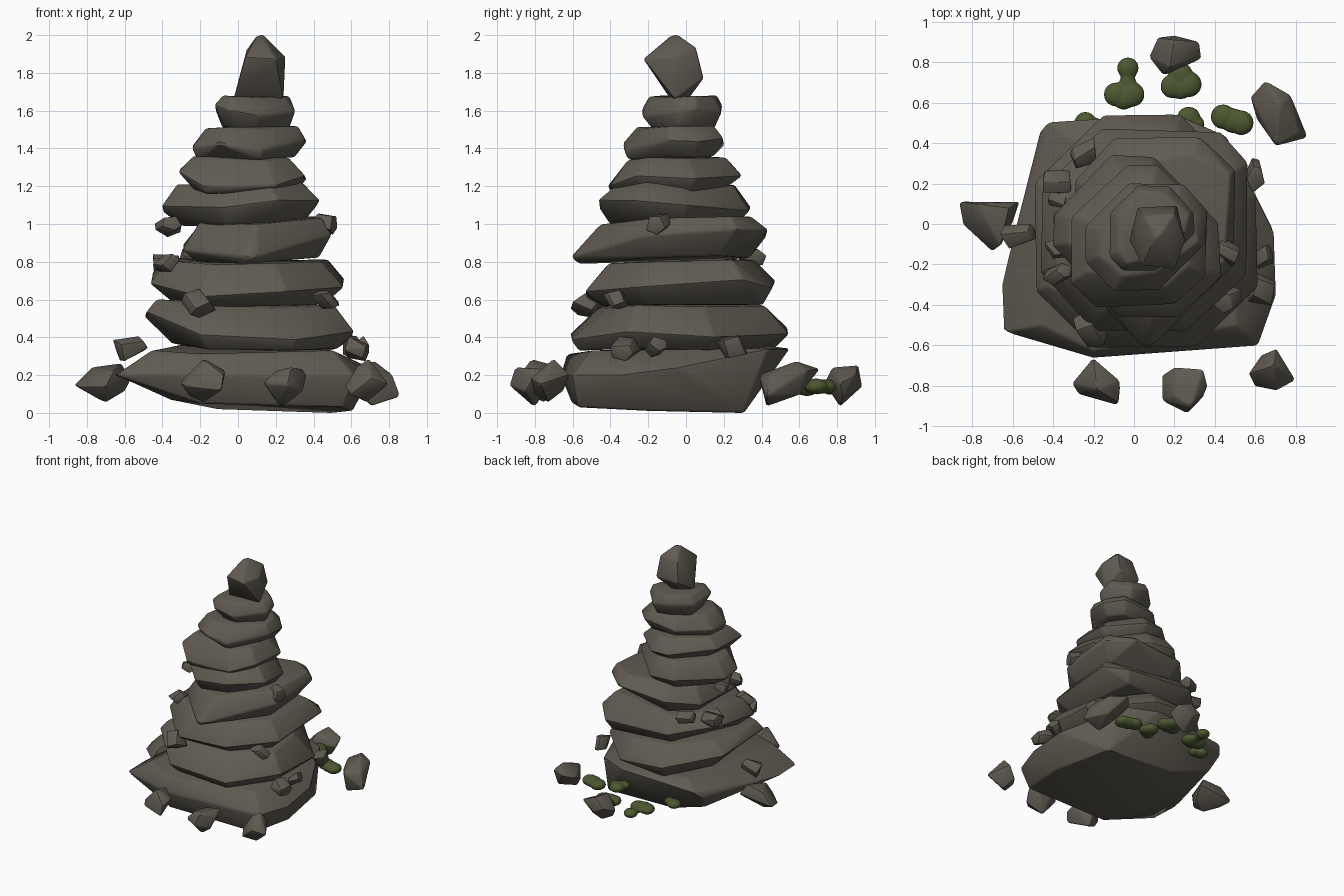
import bpy
import bmesh
import math
import random
from mathutils import Euler, Vector

old = bpy.data.objects.get("Cube")
if old:
    bpy.data.objects.remove(old, do_unlink=True)


def make_material(name, color):
    mat = bpy.data.materials.new(name)
    mat.use_nodes = True
    mat.diffuse_color = (*color, 1)
    mat.node_tree.nodes["Principled BSDF"].inputs["Base Color"].default_value = (*color, 1)
    return mat


STONE = make_material("grey_brown_stone", (0.115, 0.103, 0.082))
MOSS = make_material("moss_green", (0.073, 0.098, 0.03))


def finish(name, bm, material, angle):
    """Turn a bmesh into a shaded, coloured object."""
    bmesh.ops.recalc_face_normals(bm, faces=bm.faces)
    mesh = bpy.data.meshes.new(name)
    bm.to_mesh(mesh)
    bm.free()
    mesh.materials.append(material)
    obj = bpy.data.objects.new(name, mesh)
    bpy.context.collection.objects.link(obj)
    bpy.ops.object.select_all(action="DESELECT")
    obj.select_set(True)
    bpy.context.view_layer.objects.active = obj
    bpy.ops.object.shade_smooth_by_angle(angle=math.radians(angle))
    return obj


def fit(bm, low, high):
    """Stretch the vertices to fill a box exactly."""
    for axis in range(3):
        values = [v.co[axis] for v in bm.verts]
        start, span = min(values), max(values) - min(values)
        for v in bm.verts:
            t = (v.co[axis] - start) / span
            v.co[axis] = low[axis] + t * (high[axis] - low[axis])


def rock(name, points, bounds=None, bevel=0.01):
    """Convex stone with worn edges, filling the bounds or those of its points."""
    low, high = bounds or ([min(c) for c in zip(*points)], [max(c) for c in zip(*points)])
    bm = bmesh.new()
    for p in points:
        bm.verts.new(p)
    hull = bmesh.ops.convex_hull(bm, input=bm.verts)
    loose = {g for g in hull["geom_interior"] + hull["geom_unused"]
             if isinstance(g, bmesh.types.BMVert)}
    bmesh.ops.delete(bm, geom=list(loose), context="VERTS")
    bmesh.ops.dissolve_limit(bm, angle_limit=math.radians(9), verts=bm.verts, edges=bm.edges)
    fit(bm, low, high)
    sharp = [e for e in bm.edges if e.calc_face_angle(0) > math.radians(22)]
    bmesh.ops.bevel(bm, geom=sharp, offset=bevel, segments=2, profile=0.5,
                    affect="EDGES", clamp_overlap=True)
    fit(bm, low, high)
    finish(name, bm, STONE, 28)


def slab(name, reach, z, rim_heights, seed):
    """Flat stone. reach: distance from the axis to its eight sides, anticlockwise
    from +x. rim_heights: where the widest line runs at +x, -x, front and back."""
    rng = random.Random(seed)
    left, right, front, back = rim_heights
    mean = sum(rim_heights) / 4
    center = Vector((reach[0] - reach[4], reach[2] - reach[6])) / 2
    points = []
    for i in range(8):
        # Corner where two neighbouring sides meet
        a, d, e = math.tau * i / 8, reach[i], reach[(i + 1) % 8]
        side = (e - d * math.cos(math.tau / 8)) / math.sin(math.tau / 8)
        side += rng.uniform(-0.05, 0.05) * d
        c, s = math.cos(a), math.sin(a)
        corner = Vector((d * c - side * s, d * s + side * c))
        out = corner - center
        c, s = out.normalized()
        rim = (left if c > 0 else right) * c * c + (back if s > 0 else front) * s * s
        rim += rng.uniform(-0.18, 0.18) * (z[1] - z[0])
        t = (rim - z[0]) / (z[1] - z[0])
        tilt = 0.3 * (rim - mean)
        for scale, height in ((0.97 - 0.27 * t + rng.uniform(-0.16, 0.03), z[0] + tilt),
                              (1, rim),
                              (0.7 + 0.27 * t + rng.uniform(-0.16, 0.03), z[1] + tilt)):
            points.append((*(center + out * scale), height))
    bounds = (-reach[4], -reach[6], z[0]), (reach[0], reach[2], z[1])
    rock(name, points, bounds, 0.012)


# Broad base stone, undercut at the back and one side
rock("base_slab", [
    (-.64, -.53, .2), (-.65, -.3, .2), (-.46, .45, .25), (-.42, .5, .3), (.2, .54, .34),
    (.45, .43, .34), (.69, -.05, .24), (.7, -.35, .2), (.61, -.6, .2), (.15, -.6, .28),
    (-.2, -.66, .2), (-.2, -.62, .31), (-.45, -.5, .33), (-.3, .4, .36), (.5, -.5, .33),
    (-.2, -.6, .05), (.55, -.57, .03), (.6, -.2, .01), (.5, .3, 0), (-.1, .32, .02),
    (-.35, -.2, .07), (-.42, .36, .13)], bevel=0.014)

# Stacked slabs, bottom to top
slab("second_slab", (.61, .55, .54, .5, .49, .58, .61, .66), (.33, .6),
     (.38, .54, .43, .46), 3)
slab("third_slab", (.56, .62, .47, .44, .46, .51, .53, .57), (.56, .82),
     (.65, .72, .62, .7), 8)
slab("fourth_slab", (.5, .54, .43, .36, .29, .4, .6, .49), (.79, 1.04),
     (.98, .88, .84, .93), 5)
slab("fifth_slab", (.43, .31, .34, .31, .4, .37, .46, .5), (.99, 1.22),
     (1.09, 1.07, 1.1, 1.08), 12)
slab("sixth_slab", (.36, .29, .29, .24, .31, .43, .41, .44), (1.16, 1.36),
     (1.26, 1.26, 1.21, 1.26), 7)
slab("seventh_slab", (.36, .31, .2, .16, .24, .31, .33, .32), (1.34, 1.52),
     (1.42, 1.43, 1.41, 1.44), 21)
slab("eighth_slab", (.3, .26, .19, .12, .12, .2, .23, .25), (1.5, 1.68),
     (1.6, 1.63, 1.58, 1.61), 14)

# Upright capstone
rock("capstone", [
    (-.02, -.08, 1.66), (.24, -.06, 1.66), (.1, .01, 1.66), (.04, -.2, 1.88),
    (.2, -.22, 1.87), (.25, -.08, 1.88), (.13, -.05, 2), (.1, -.08, 1.99),
    (.05, .04, 1.92), (.2, .05, 1.93), (.02, .08, 1.76), (.21, .09, 1.77)])

# Boulders lying around the base
rock("boulder_right", [
    (-.86, .11, .15), (-.77, .1, .24), (-.62, .08, .26), (-.57, .11, .18), (-.6, .02, .12),
    (-.7, -.13, .14), (-.84, 0, .14), (-.7, -.02, .06), (-.66, -.1, .22)])
rock("boulder_front_right", [
    (-.2, -.67, .24), (-.3, -.79, .16), (-.27, -.84, .14), (-.18, -.82, .28),
    (-.08, -.88, .2), (-.07, -.78, .22), (-.09, -.89, .12), (-.18, -.75, .06),
    (-.25, -.77, .09)])
rock("boulder_front", [
    (.14, -.75, .16), (.2, -.71, .2), (.34, -.72, .23), (.36, -.8, .2), (.28, -.9, .24),
    (.26, -.93, .15), (.14, -.87, .16), (.34, -.85, .12), (.23, -.8, .04), (.2, -.85, .22)])
rock("boulder_front_left", [
    (.7, -.62, .2), (.63, -.65, .12), (.57, -.74, .14), (.6, -.8, .1), (.69, -.7, .28),
    (.7, -.82, .18), (.79, -.77, .15), (.68, -.73, .06), (.63, -.72, .24)])
rock("boulder_back_left", [
    (.58, .62, .2), (.65, .7, .23), (.77, .63, .22), (.72, .58, .27), (.85, .43, .09),
    (.81, .45, .2), (.7, .39, .2), (.7, .43, .04), (.61, .52, .15), (.75, .6, .1)])
rock("boulder_back", [
    (.08, .83, .14), (.12, .92, .18), (.2, .91, .25), (.32, .9, .2), (.33, .82, .16),
    (.15, .74, .16), (.18, .78, .24), (.2, .93, .14), (.2, .82, .04), (.28, .83, .08),
    (.12, .8, .08)])


def pebble(name, center, size, seed):
    """Small angular stone: a tapered, tumbled block."""
    rng = random.Random(seed)
    spin = Euler([rng.uniform(0, math.tau) for _ in range(3)]).to_matrix()
    points = []
    for h in (-1, 1):
        taper = rng.uniform(0.6, 1)
        for i in range(5):
            a = math.tau * (i + rng.uniform(-0.25, 0.25)) / 5
            points.append(spin @ Vector((taper * math.cos(a), taper * math.sin(a),
                                         h * rng.uniform(0.7, 1))))
    low = [c - s / 2 for c, s in zip(center, size)]
    high = [c + s / 2 for c, s in zip(center, size)]
    rock(name, points, (low, high), min(size) * 0.04)


# Pebbles resting on the ledges
pebbles = [
    ((-.57, -.06, .34), (.18, .12, .13)), ((.6, .24, .35), (.09, .17, .12)),
    ((.64, -.16, .35), (.1, .12, .11)), ((.63, -.32, .34), (.13, .16, .13)),
    ((-.21, -.52, .58), (.18, .18, .15)), ((.46, -.14, 1), (.13, .14, .11)),
    ((.46, -.37, .6), (.15, .14, .1)), ((-.25, .35, .82), (.13, .15, .1)),
    ((-.38, .21, .79), (.14, .11, .1)), ((-.37, .11, .78), (.11, .11, .1)),
    ((-.35, .04, .98), (.1, .1, .1)), ((-.37, -.12, .99), (.14, .1, .1)),
    ((-.38, -.25, .79), (.14, .11, .1))]
for i, (center, size) in enumerate(pebbles):
    pebble(f"pebble_{i + 1}", center, size, 60 + i)


def moss(name, lobes, z):
    """Cushion of flattened blobs melted together."""
    bm = bmesh.new()
    for x, y, r in lobes:
        for v in bmesh.ops.create_icosphere(bm, subdivisions=3, radius=r)["verts"]:
            v.co = (v.co.x + x, v.co.y + y, v.co.z * 0.65 + z)
    obj = finish(name, bm, MOSS, 60)
    melt = obj.modifiers.new("melt", "REMESH")
    melt.mode, melt.voxel_size, melt.use_smooth_shade = "VOXEL", 0.009, True
    obj.modifiers.new("soften", "SMOOTH").iterations = 4


# Moss cushions behind the base
moss("moss_back", [(-.03, .77, .054), (-.03, .7, .042), (-.09, .64, .06),
                   (-.01, .64, .063), (-.05, .62, .056)], .13)
moss("moss_by_boulder", [(.19, .68, .06), (.27, .69, .065), (.23, .74, .06),
                         (.23, .67, .055)], .14)
moss("moss_side", [(.44, .53, .062), (.53, .5, .062), (.49, .51, .062)], .15)
moss("moss_near", [(.27, .52, .06), (.3, .49, .05), (.25, .46, .05)], .17)
moss("moss_small", [(-.24, .5, .055), (-.19, .48, .045)], .16)
